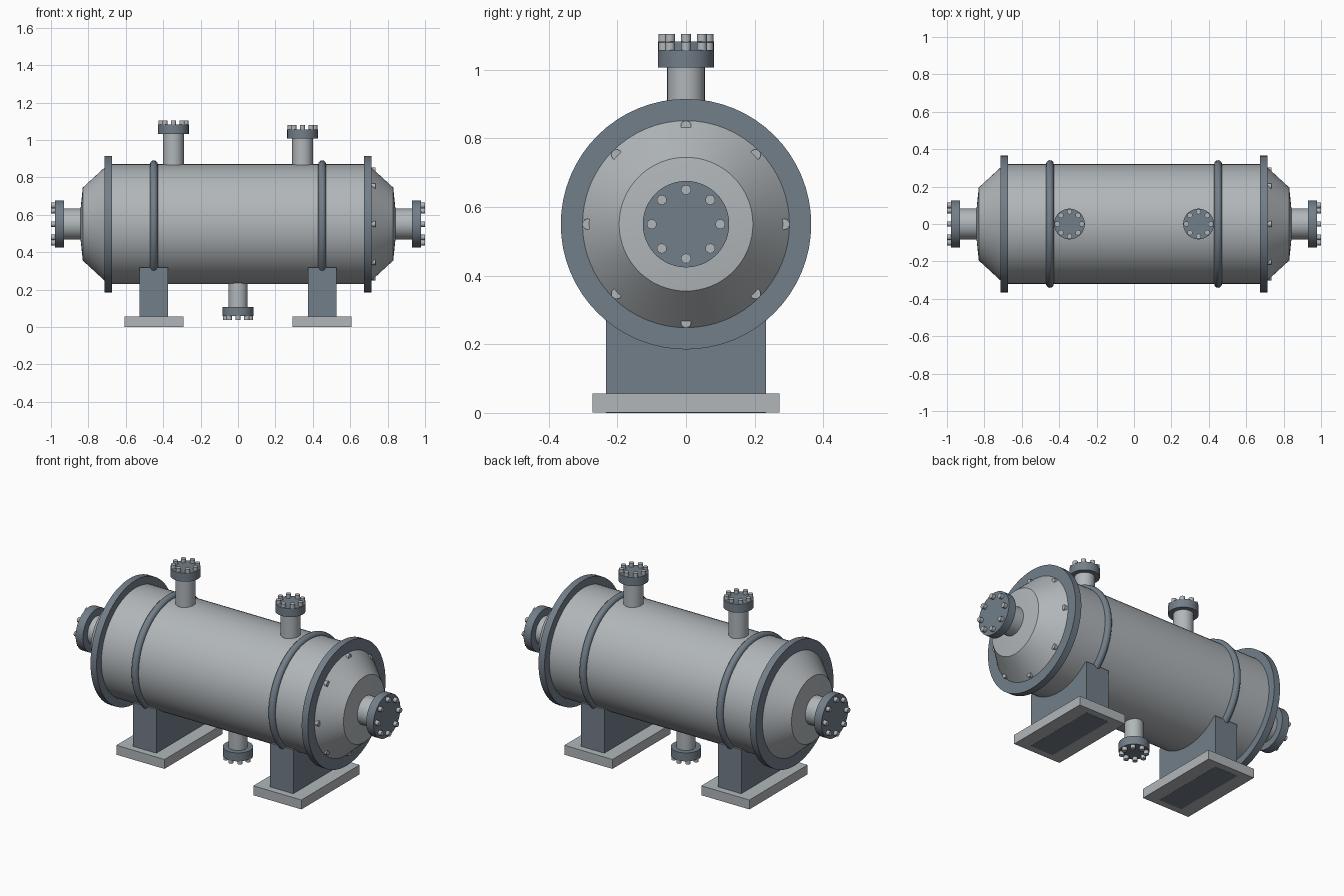
import bpy, math
from mathutils import Matrix, Vector

if "Cube" in bpy.data.objects:
    bpy.data.objects.remove(bpy.data.objects["Cube"], do_unlink=True)

AXIS_Z = 0.55      # height of the vessel's centre line
SHELL_R = 0.32


def material(name, rgb):
    mat = bpy.data.materials.new(name)
    mat.use_nodes = True
    colour = (*rgb, 1.0)
    mat.diffuse_color = colour
    mat.node_tree.nodes["Principled BSDF"].inputs["Base Color"].default_value = colour
    return mat


LIGHT = material("light_steel", (0.44, 0.47, 0.49))
DARK = material("dark_blue_grey", (0.17, 0.21, 0.25))


def finish(name, mat, smooth=True):
    obj = bpy.context.object
    obj.name = name
    obj.data.materials.append(mat)
    if smooth:
        bpy.ops.object.shade_smooth_by_angle(angle=math.radians(38))
    return obj


def cone(name, mat, origin, axis, start, end, r1, r2=None, sides=48):
    """Cylinder or frustum running from start to end along an axis."""
    axis = Vector(axis)
    bpy.ops.mesh.primitive_cone_add(
        vertices=sides, radius1=r1, radius2=r1 if r2 is None else r2,
        depth=end - start,
        location=Vector(origin) + axis * (start + end) / 2,
        rotation=axis.to_track_quat("Z", "Y").to_euler())
    return finish(name, mat)


def box(name, mat, low, high):
    low, high = Vector(low), Vector(high)
    bpy.ops.mesh.primitive_cube_add(size=1, location=(low + high) / 2)
    bpy.context.object.scale = high - low
    return finish(name, mat, smooth=False)


def bolt_ring(name, origin, axis, start, end, ring_r, bolt_r):
    """Eight bolt heads spaced round an axis."""
    axis = Vector(axis)
    side = axis.orthogonal().normalized()
    for i in range(8):
        offset = Matrix.Rotation(i * math.pi / 4, 3, axis) @ side * ring_r
        cone(f"{name}_{i + 1}", LIGHT, Vector(origin) + offset, axis,
             start, end, bolt_r, sides=10)


def nozzle(name, origin, axis, base, flange, top, tip, pipe_r, flange_r, ring_r):
    """Pipe stub with a bolted blind flange; distances run along the axis."""
    cone(name + "_pipe", LIGHT, origin, axis, base, flange + 0.01, pipe_r, sides=32)
    cone(name + "_flange", DARK, origin, axis, flange, top, flange_r)
    bolt_ring(name + "_bolt", origin, axis, top - 0.005, tip, ring_r, 0.0146)


centre = (0, 0, AXIS_Z)

# Main shell
cone("shell", LIGHT, centre, (1, 0, 0), -0.694, 0.694, SHELL_R, sides=64)

# Each end: girth flange, two-step conical head, end nozzle, band and saddle
for side, label in ((-1, "right"), (1, "left")):
    axis = (side, 0, 0)
    cone(label + "_girth_flange", DARK, centre, axis, 0.674, 0.714, 0.365, sides=64)
    cone(label + "_head", LIGHT, centre, axis, 0.694, 0.83, SHELL_R, 0.195, 64)
    cone(label + "_head_cap", LIGHT, centre, axis, 0.83, 0.842, 0.195, 0.08, 64)
    nozzle(label + "_end_nozzle", centre, axis, 0.82, 0.931, 0.979, 1.0,
           0.083, 0.126, 0.1)

    x = side * 0.45
    bpy.ops.mesh.primitive_torus_add(
        major_radius=SHELL_R, minor_radius=0.021, major_segments=64,
        minor_segments=12, location=(x, 0, AXIS_Z), rotation=(0, math.pi / 2, 0))
    finish(label + "_band", DARK)
    box(label + "_saddle", DARK, (x - 0.076, -0.2325, 0), (x + 0.076, 0.2325, 0.317))
    box(label + "_base_plate", LIGHT, (x - 0.158, -0.273, 0.001), (x + 0.158, 0.273, 0.057))

# Bolts on one girth flange only
bolt_ring("girth_bolt", centre, (1, 0, 0), 0.705, 0.735, 0.286, 0.016)

# Upper and lower nozzles
nozzle("tall_top_nozzle", (-0.345, 0, 0), (0, 0, 1), 0.82, 1.033, 1.083, 1.104,
       0.055, 0.082, 0.0655)
nozzle("short_top_nozzle", (0.345, 0, 0), (0, 0, 1), 0.82, 1.007, 1.057, 1.079,
       0.055, 0.082, 0.0655)
nozzle("drain_nozzle", (0, 0, 0), (0, 0, -1), -0.28, -0.108, -0.058, -0.037,
       0.051, 0.082, 0.0655)
